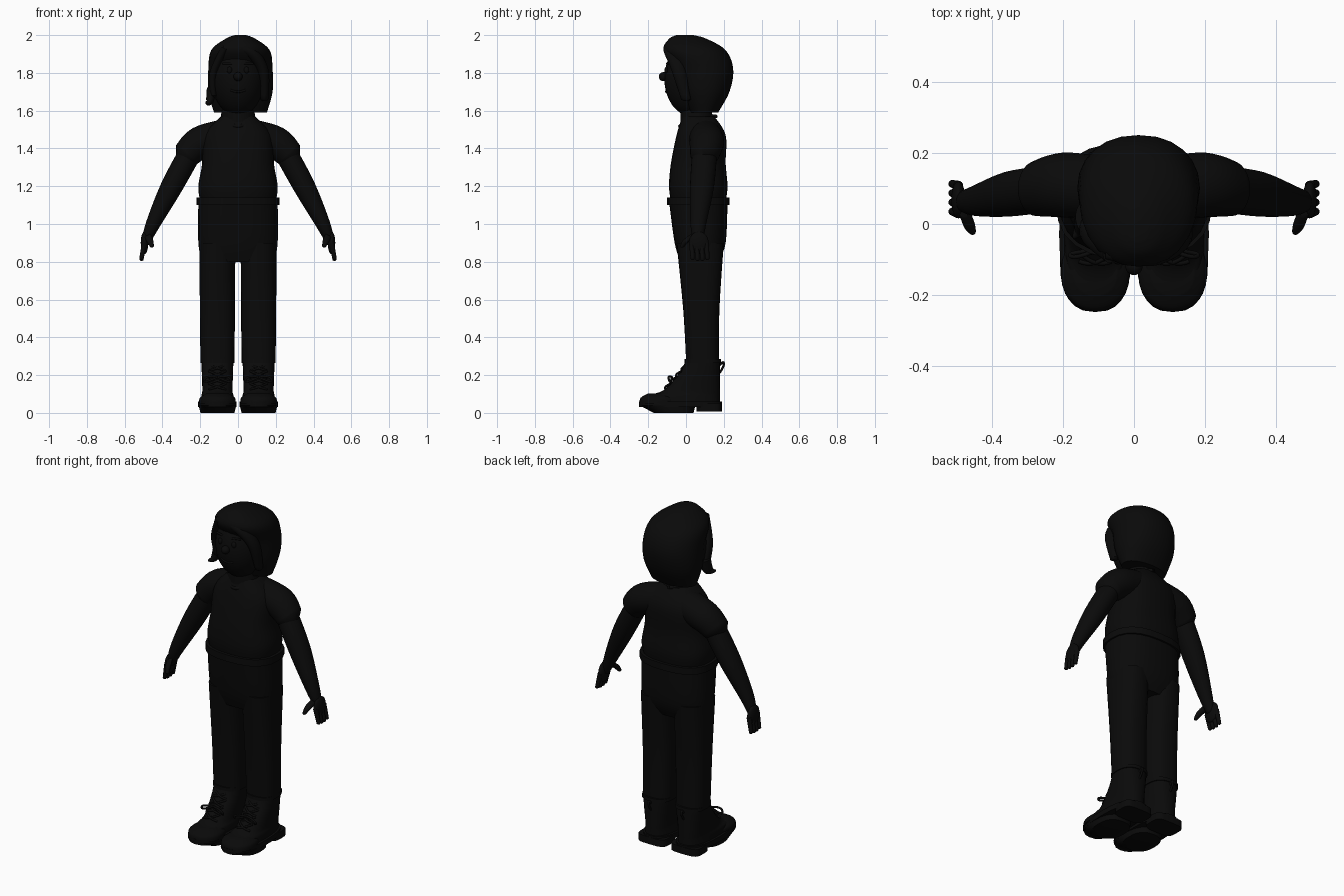
import bpy, bmesh
from math import cos, sin, pi, copysign
from mathutils import Vector

cube = bpy.data.objects.get("Cube")
if cube:
    bpy.data.objects.remove(cube)

black = bpy.data.materials.new("matte black")
black.use_nodes = True
black.diffuse_color = (0.003, 0.003, 0.003, 1)
shader = black.node_tree.nodes["Principled BSDF"]
shader.inputs["Base Color"].default_value = black.diffuse_color
shader.inputs["Roughness"].default_value = 0.9


def finish(name, bm):
    """Turn a bmesh into a shaded object in the scene."""
    bmesh.ops.recalc_face_normals(bm, faces=bm.faces)
    mesh = bpy.data.meshes.new(name)
    bm.to_mesh(mesh)
    bm.free()
    mesh.materials.append(black)
    obj = bpy.data.objects.new(name, mesh)
    bpy.context.collection.objects.link(obj)
    bpy.ops.object.select_all(action="DESELECT")
    obj.select_set(True)
    bpy.context.view_layer.objects.active = obj
    bpy.ops.object.shade_smooth_by_angle(angle=pi / 4)


def ease(keys, steps=5):
    """Fill in a flowing curve through a few key tuples."""
    last = len(keys) - 1
    result = []
    for i in range(last):
        around = [keys[max(0, min(last, i + k))] for k in (-1, 0, 1, 2)]
        for step in range(steps):
            t = step / steps
            result.append([b + t / 2 * (c - a + t * (2 * a - 5 * b + 4 * c - d
                                                     + t * (3 * (b - c) + d - a)))
                           for a, b, c, d in zip(*around)])
    return result + [keys[-1]]


def skin(name, rings, power, sides=24):
    """Skin rounded-box rings given as (centre, u axis, v axis)."""
    bm = bmesh.new()
    loops = []
    for centre, u, v in rings:
        loop = []
        for i in range(sides):
            angle = 2 * pi * i / sides
            p, q = [copysign(abs(t) ** (2 / power), t) for t in (cos(angle), sin(angle))]
            loop.append(bm.verts.new(centre + u * p + v * q))
        loops.append(loop)
    for low, high in zip(loops, loops[1:]):
        for i in range(sides):
            j = (i + 1) % sides
            bm.faces.new((low[i], low[j], high[j], high[i]))
    bm.faces.new(loops[0])
    bm.faces.new(loops[-1])
    finish(name, bm)


def stack(name, keys, x=0, power=2.5):
    """Level rings from keys of (height, half width, front, back)."""
    rings = []
    for height, half, front, back in ease(keys):
        rings.append((Vector((x, (front + back) / 2, height)),
                      Vector((half, 0, 0)), Vector((0, (back - front) / 2, 0))))
    skin(name, rings, power)


def band(name, bottom, top, outline, x=0, power=2.5):
    """Straight-sided slab of one outline."""
    stack(name, [(bottom, *outline), (top, *outline)], x, power)


def limb(name, keys, side=1, depth=1.0):
    """Round rings across a path of (x, y, z, radius); depth scales them along y."""
    path = ease(keys)
    points = [Vector(key[:3]) for key in path]
    rings = []
    for i, (x, y, z, radius) in enumerate(path):
        along = points[min(i + 1, len(points) - 1)] - points[max(i - 1, 0)]
        across = Vector((-along.z * side, 0, along.x)).normalized()
        rings.append((Vector((x * side, y, z)), across * radius,
                      Vector((0, radius * depth, 0))))
    # Round the tip with a final, smaller ring
    centre, u, v = rings[-1]
    tip = centre + (centre - rings[-2][0]).normalized() * u.length / 2
    tip.x = max(-0.525, min(0.525, tip.x))
    rings.append((tip, u / 2, v / 2))
    skin(name, rings, power=2)


def ball(name, centre, radii):
    bm = bmesh.new()
    bmesh.ops.create_uvsphere(bm, u_segments=24, v_segments=16, radius=1)
    for vert in bm.verts:
        vert.co = Vector([c + r * k for c, r, k in zip(centre, radii, vert.co)])
    finish(name, bm)


def cord(name, points, radius=0.006):
    curve = bpy.data.curves.new(name, "CURVE")
    curve.dimensions = "3D"
    curve.bevel_depth = radius
    curve.bevel_resolution = 2
    curve.resolution_u = 6
    spline = curve.splines.new("NURBS")
    spline.points.add(len(points) - 1)
    for point, place in zip(spline.points, points):
        point.co = (*place, 1)
    spline.use_endpoint_u = True
    spline.order_u = 3
    curve.materials.append(black)
    bpy.context.collection.objects.link(bpy.data.objects.new(name, curve))


# Torso, belt and hips
stack("shirt", [(1.12, .2, -.08, .21), (1.2, .21, -.09, .22), (1.32, .19, -.08, .21),
                (1.47, .18, -.05, .21), (1.57, .09, -.02, .15)])
band("belt", 1.1, 1.14, (.22, -.1, .23))
stack("hips", [(.8, .19, -.03, .17), (.9, .21, -.06, .21), (1.12, .21, -.09, .22)])
stack("neck", [(1.5, .1, -.03, .15), (1.65, .08, -.03, .13)], power=2)
collar_back = (0, .16, 1.57)
cord("shirt_collar", [collar_back, (.11, .05, 1.57), (0, -.06, 1.5),
                      (-.11, .05, 1.57), collar_back], radius=.01)

# Head and face
ball("head", (0, .03, 1.77), (.14, .145, .2))
ball("nose", (0, -.12, 1.78), (.024, .024, .024))
cord("mouth", [(-.04, -.1, 1.71), (0, -.11, 1.69), (.04, -.1, 1.71)])

# Bobbed hair with a swept fringe and one flicked end
stack("hair", [(1.59, .14, .02, .17), (1.7, .17, -.03, .23), (1.82, .17, -.06, .25),
               (1.92, .155, -.12, .21), (1.98, .08, -.09, .11), (2, .03, -.05, .04)],
      x=.013, power=2.2)
limb("hair_flick", [(-.14, .02, 1.72, .025), (-.15, 0, 1.65, .02), (-.17, -.03, 1.64, .008)],
     depth=1.7)
limb("fringe", [(-.08, -.08, 1.93, .015), (.05, -.08, 1.92, .03),
                (.13, -.04, 1.82, .03), (.14, 0, 1.66, .02)], depth=1.3)
limb("short_fringe", [(-.07, -.08, 1.93, .02), (-.13, -.03, 1.8, .02), (-.13, 0, 1.68, .02)],
     depth=1.5)

for side, label in ((1, "left"), (-1, "right")):
    ball(label + "_eye", (side * .045, -.104, 1.815), (.014, .01, .018))
    cord(label + "_eyebrow", [(side * x, y, 1.85) for x, y in ((.03, -.1), (.08, -.085))])

    # Short sleeve and arm
    limb(label + "_sleeve", [(.07, .1, 1.47, .085), (.2, .11, 1.43, .087),
                             (.275, .1, 1.365, .074)], side, depth=1.05)
    limb(label + "_arm", [(.24, .1, 1.4, .06), (.35, .085, 1.2, .058),
                          (.45, .065, 1, .038), (.49, .065, .9, .022)], side, depth=1.1)

    # Palm, fingers and thumb
    ball(label + "_palm", (side * .495, .068, .9), (.02, .052, .06))
    for finger in range(4):
        y = .03 + .026 * finger
        tip = .815 if finger in (0, 3) else .81
        limb(f"{label}_finger_{finger + 1}", [(.495, y, .9, .014), (.512, y + .005, tip, .011)],
             side)
    limb(label + "_thumb", [(.48, .04, .94, .018), (.465, 0, .91, .017), (.455, -.02, .88, .01)],
         side, depth=1.1)

    # Trouser leg
    x = side * .109
    stack(label + "_trouser_leg", [(.285, .09, 0, .175), (.55, .093, -.015, .177),
                                   (.9, .095, -.05, .2)], x)

    # Boot upper, toe cap, welt, sole, heel and cuff
    stack(label + "_boot_upper", [(.04, .09, -.23, .18), (.09, .085, -.21, .18),
                                  (.12, .08, -.12, .18), (.22, .083, -.03, .18),
                                  (.285, .085, 0, .18)], x)
    stack(label + "_toe_cap", [(.05, .097, -.247, -.03), (.08, .093, -.24, -.03),
                               (.103, .06, -.2, -.07)], x, power=2.2)
    band(label + "_boot_welt", .03, .06, (.102, -.248, .19), x)
    stack(label + "_boot_sole", [(0, .09, -.17, .04), (.04, .1, -.248, .05)], x)
    band(label + "_boot_heel", .008, .05, (.093, .055, .19), x, power=4)
    band(label + "_boot_cuff", .265, .285, (.09, -.007, .186), x)

    # Crossed laces, bow and heel pull loop
    for row in range(4):
        z, y = .125 + .033 * row, -.115 + .029 * row
        for way in (1, -1):
            reach = way * .045
            cord(f"{label}_lace_{row + 1}", [(x - reach, y + .01, z), (x, y - .01, z + .01),
                                             (x + reach, y + .035, z + .03)])
    knot = (x, -.075, .19)
    for way in (1, -1):
        cord(label + "_lace_bow", [knot, (x + way * .06, -.1, .2),
                                   (x + way * .08, -.08, .15), knot])
    cord(label + "_pull_loop", [(x, .175, .21), (x, .2, .24), (x, .2, .28), (x, .175, .25)])
